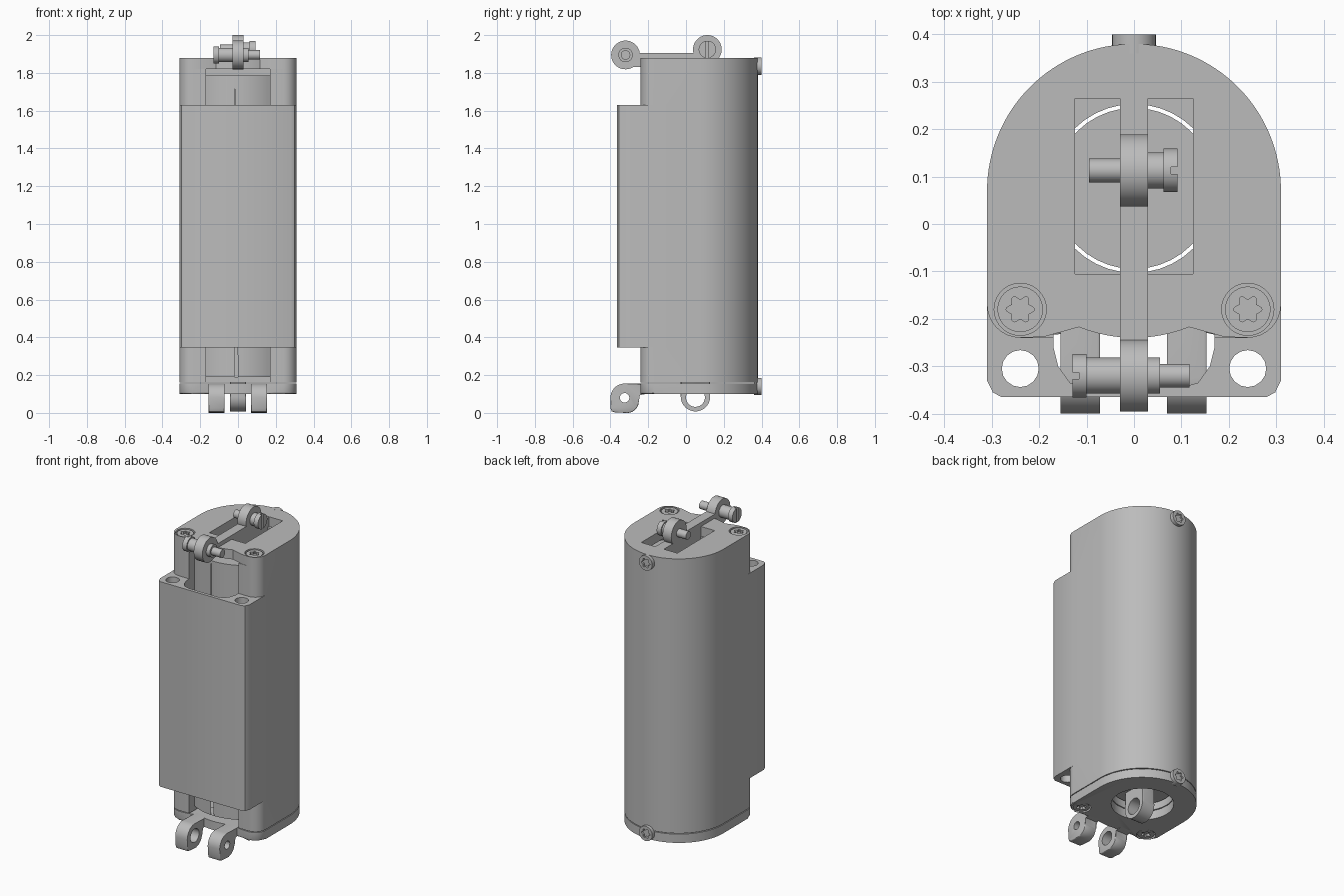
import bpy, bmesh
from math import sin, cos, pi, radians
from mathutils import Vector

cube = bpy.data.objects.get("Cube")
if cube:
    bpy.data.objects.remove(cube, do_unlink=True)

grey = bpy.data.materials.new("plain grey")
grey.use_nodes = True
grey.diffuse_color = (0.5, 0.5, 0.5, 1)
grey.node_tree.nodes["Principled BSDF"].inputs["Base Color"].default_value = (0.5, 0.5, 0.5, 1)


def arc(cx, cy, r, a, b, n=12):
    """Points on an arc from angle a to b in degrees."""
    steps = [radians(a + (b - a) * i / n) for i in range(n + 1)]
    return [(cx + r * cos(t), cy + r * sin(t)) for t in steps]


def circle(cx, cy, r, n=40):
    return arc(cx, cy, r, 0, 360, n)[:-1]


def mirrored(half):
    """Close a right-hand outline with its left-hand reflection."""
    return half + [(-x, y) for x, y in reversed(half) if abs(x) > 1e-5]


def star(cx, cy, n=48):
    """Six-lobed driver socket outline."""
    ts = [2 * pi * i / n for i in range(n)]
    return [(cx + (0.025 + 0.005 * cos(6 * t)) * cos(t),
             cy + (0.025 + 0.005 * cos(6 * t)) * sin(t)) for t in ts]


def prism(name, pts, lo, hi, axis="z", bevel=0.0, ends=(True, True)):
    """Extrude an outline along an axis; the outline lies in the other two axes."""
    place = {"x": lambda a, b, h: Vector((h, a, b)),
             "y": lambda a, b, h: Vector((a, h, b)),
             "z": lambda a, b, h: Vector((a, b, h))}[axis]
    bm = bmesh.new()
    low = [bm.verts.new(place(a, b, lo)) for a, b in pts]
    high = [bm.verts.new(place(a, b, hi)) for a, b in pts]
    caps = [bm.faces.new(low), bm.faces.new(high)]
    for i in range(len(pts)):
        j = (i + 1) % len(pts)
        bm.faces.new((low[i], low[j], high[j], high[i]))
    if bevel:
        edges = [e for cap, use in zip(caps, ends) if use for e in cap.edges]
        bmesh.ops.bevel(bm, geom=edges, offset=bevel, segments=2, profile=0.5, affect="EDGES")
    bmesh.ops.recalc_face_normals(bm, faces=bm.faces)
    mesh = bpy.data.meshes.new(name)
    bm.to_mesh(mesh)
    bm.free()
    obj = bpy.data.objects.new(name, mesh)
    bpy.context.collection.objects.link(obj)
    mesh.materials.append(grey)
    return obj


def combine(obj, tool, operation="DIFFERENCE"):
    """Apply a boolean and remove the tool object."""
    mod = obj.modifiers.new("cut", "BOOLEAN")
    mod.operation, mod.solver, mod.object = operation, "EXACT", tool
    graph = bpy.context.evaluated_depsgraph_get()
    mesh = bpy.data.meshes.new_from_object(obj.evaluated_get(graph))
    obj.modifiers.clear()
    obj.data = mesh
    bpy.data.objects.remove(tool, do_unlink=True)


def cut(obj, pts, lo, hi, axis="z"):
    combine(obj, prism("cutter", pts, lo, hi, axis))


def rect(x0, x1, y0, y1):
    return [(x0, y0), (x1, y0), (x1, y1), (x0, y1)]


CY = 0.07        # centre of the round back and the bore
R = 0.31         # outer radius
corner = arc(0.24, -0.17, 0.07, -90, 0, 8)
dome = arc(0, CY, R, 0, 90, 32)
outline = mirrored([(0, -0.24)] + corner + dome)
notched = mirrored(arc(0, CY, R, -90, -68, 8) + [(0.19, -0.238)] + corner + dome)

# Housing with the front block
body = prism("housing", outline, 0.16, 1.82)
block = prism("front_block", mirrored([(0, -0.365), (0.28, -0.365), (0.298, -0.355),
              (0.31, -0.33), (0.31, -0.1), (0, -0.1)]), 0.345, 1.63)
combine(body, block, "UNION")

# Front channel around the inner cylinder, bore and mounting holes
channel = mirrored([(0, -0.345), (0.1, -0.345), (0.135, -0.335), (0.16, -0.3), (0.17, -0.26)]
                   + arc(0, CY, R, -56.7, -90, 10))
cut(body, channel, 0.1, 1.9)
for lo, hi in ((0.1, 0.19), (1.785, 1.9)):
    cut(body, rect(-0.17, 0.17, -0.3, -0.15), lo, hi)
cut(body, circle(0, CY + 0.005, 0.178), 0, 2)
for s in (-1, 1):
    cut(body, circle(s * 0.24, -0.305, 0.039, 16), 0.2, 1.8)

# End cap and base plate
cap = prism("top_cap", notched, 1.82, 1.88)
cut(cap, rect(-0.125, 0.125, -0.105, 0.265), 1.7, 2)
plate = prism("base_plate", notched, 0.1, 0.155, bevel=0.012, ends=(True, False))
cut(plate, circle(0, CY + 0.005, 0.178), 0, 1)

# Corner screws in counterbores, top and bottom
for s in (-1, 1):
    x, y = s * 0.24, -0.18
    side = "left" if s > 0 else "right"
    cut(cap, circle(x, y, 0.055), 1.85, 2)
    cut(plate, circle(x, y, 0.055), 0, 0.13)
    top = prism("top_screw_" + side, circle(x, y, 0.048), 1.845, 1.876, bevel=0.005)
    cut(top, star(x, y), 1.86, 2)
    low = prism("base_screw_" + side, circle(x, y, 0.048), 0.104, 0.135, bevel=0.005)
    cut(low, star(x, y), 0, 0.12)

# Back screws
for name, z in (("upper_back_screw", 1.835), ("lower_back_screw", 0.14)):
    screw = prism(name, circle(0, z, 0.046), 0.36, 0.4, "y", bevel=0.005)
    cut(screw, star(0, z), 0.388, 0.5, "y")

# Inner core
prism("inner_core", circle(0, CY + 0.005, 0.17), 0.2, 1.79)

# Front clevis arms under the base
arm = ([(-0.2, 0.1), (-0.2, 0.155)] + arc(-0.325, 0.08, 0.075, 90, 180)
       + [(-0.4, 0.025), (-0.393, 0.008), (-0.375, 0.002)]
       + arc(-0.31, 0.06, 0.06, -90, 0, 8) + [(-0.25, 0.1)])
for name, x0, hole in (("clevis_arm_right", -0.155, 0.042), ("clevis_arm_left", 0.07, 0.025)):
    lug = prism(name, arm, x0, x0 + 0.083, "x", bevel=0.006)
    cut(lug, circle(-0.325, 0.08, hole), -1, 1, "x")

# Bottom eye hanging from the core
eye = prism("bottom_eye", [(0.128, 0.25), (-0.028, 0.25)]
            + arc(0.05, 0.086, 0.078, 180, 360, 24), -0.043, 0.043, "x", bevel=0.008)
cut(eye, circle(0.05, 0.082, 0.05), -1, 1, "x")

# Top link bar with an eye at each end
prism("link_bar", rect(-0.325, 0.11, 1.83, 1.905), -0.03, 0.03, "x")
prism("slot_rib", rect(-0.105, 0.265, 1.77, 1.878), -0.03, 0.03, "x")
prism("front_eye", circle(-0.32, 1.895, 0.076, 48), -0.03, 0.03, "x")
prism("rear_eye", circle(0.113, 1.924, 0.076, 48), -0.03, 0.03, "x")


def pin(name, y, z, s, thin, collar, head):
    """Shoulder pin: thin tip, thicker shoulder and slotted head on side s."""
    def part(label, r, a, b):
        return prism(name + label, circle(y, z, r), min(a, b), max(a, b), "x", bevel=0.004)
    part("_tip", 0.025, s * thin, 0)
    part("_shoulder", 0.038, s * collar, s * head)
    cap_end = head + 0.03
    top = part("_head", 0.046, s * head, s * cap_end)
    a, b = sorted((s * (cap_end - 0.014), s * (cap_end + 0.1)))
    cut(top, rect(y - 0.007, y + 0.007, z - 0.1, z + 0.1), a, b, "x")


pin("rear_pin", 0.113, 1.924, 1, -0.095, 0.02, 0.062)
pin("front_pin", -0.32, 1.895, -1, -0.117, -0.055, 0.1)

# Smooth the round walls and keep the edges crisp
for obj in bpy.context.collection.objects:
    if obj.type == "MESH" and grey.name in obj.data.materials:
        obj.data.shade_smooth()
        obj.data.set_sharp_from_angle(angle=radians(30))
